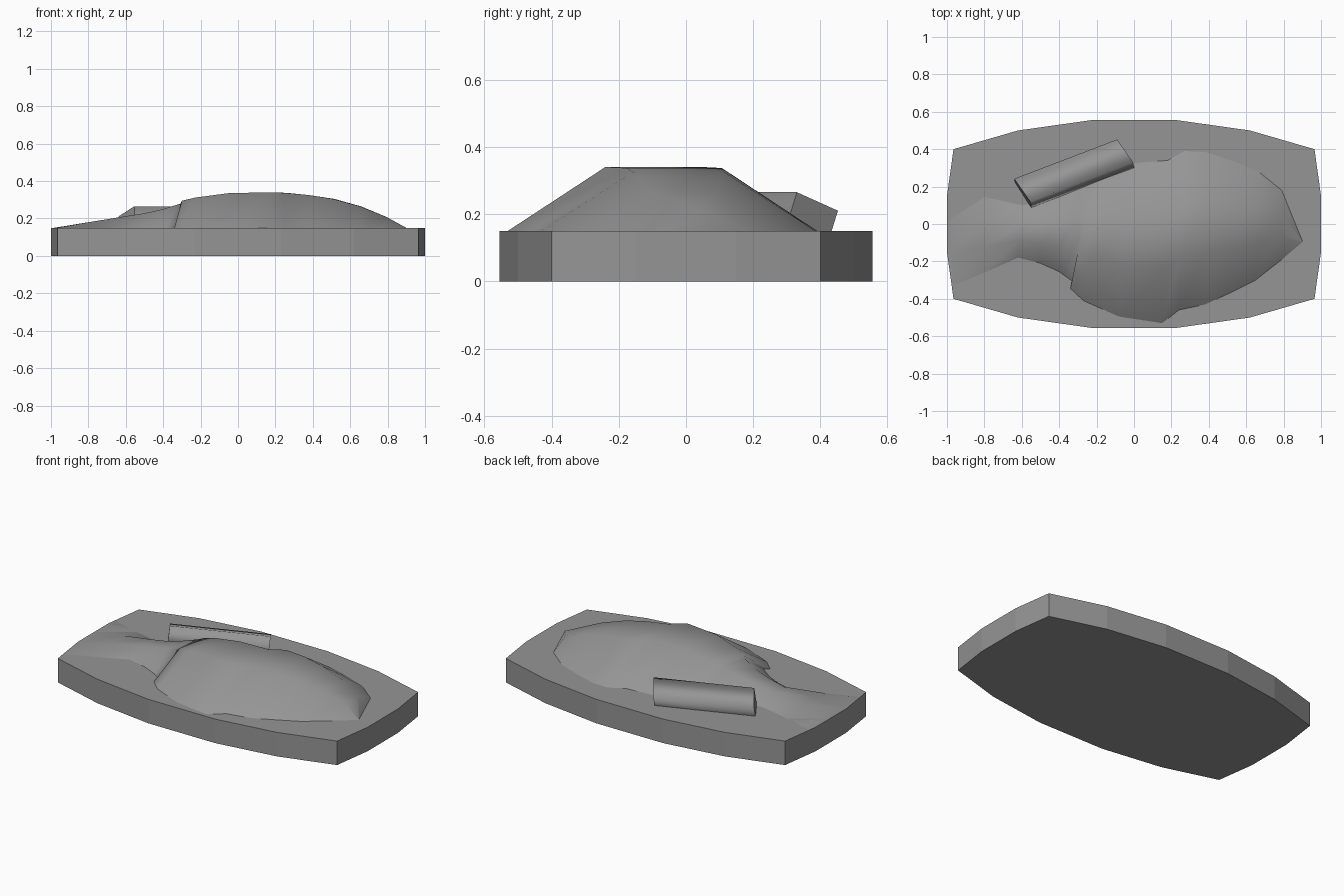
import bpy
from mathutils import Vector

cube = bpy.data.objects.get("Cube")
if cube:
    bpy.data.objects.remove(cube, do_unlink=True)

# One plain grey for the whole carving
grey = bpy.data.materials.new("stone grey")
grey.use_nodes = True
colour = (0.3, 0.3, 0.3, 1)
grey.diffuse_color = colour
bsdf = next(n for n in grey.node_tree.nodes if n.type == "BSDF_PRINCIPLED")
bsdf.inputs["Base Color"].default_value = colour


def make_object(name, verts, faces):
    mesh = bpy.data.meshes.new(name)
    mesh.from_pydata(verts, [], faces)
    mesh.materials.append(grey)
    obj = bpy.data.objects.new(name, mesh)
    bpy.context.collection.objects.link(obj)
    return obj


def prism(name, outline, offset):
    """Extrude a counter-clockwise outline by an offset; caps come last."""
    n = len(outline)
    verts = [Vector(p) for p in outline]
    verts += [p + Vector(offset) for p in verts]
    faces = [(i, (i + 1) % n, n + (i + 1) % n, n + i) for i in range(n)]
    faces += [tuple(reversed(range(n))), tuple(range(n, 2 * n))]
    return make_object(name, verts, faces)


# Board: one quarter outline mirrored around both axes
TOP = 0.15
quarter = [(1.0, 0.15), (0.965, 0.4), (0.62, 0.5), (0.23, 0.555)]
half = quarter + [(-x, y) for x, y in reversed(quarter)]
outline = half + [(-x, -y) for x, y in half]
prism("board", [(x, y, 0) for x, y in outline], (0, 0, TOP))

# Fish body: ribs from belly edge to back edge, (belly x, y, back x, y, height)
ribs = [
    (-0.97, -0.33, -0.99, 0.2, 0.15),
    (-0.8, -0.26, -0.8, 0.145, 0.18),
    (-0.62, -0.18, -0.6, 0.1, 0.21),
    (-0.5, -0.21, -0.5, 0.115, 0.228),
    (-0.4, -0.255, -0.4, 0.16, 0.25),
    (-0.31, -0.32, -0.3, 0.21, 0.28),
    (-0.34, -0.345, -0.22, 0.25, 0.295),
    (-0.27, -0.41, -0.14, 0.285, 0.312),
    (-0.08, -0.495, 0, 0.325, 0.335),
    (0.15, -0.53, 0.18, 0.34, 0.34),
    (0.24, -0.46, 0.27, 0.39, 0.337),
    (0.38, -0.43, 0.38, 0.385, 0.325),
    (0.5, -0.375, 0.52, 0.34, 0.305),
    (0.65, -0.3, 0.66, 0.285, 0.265),
    (0.79, -0.19, 0.79, 0.18, 0.21),
    (0.9, -0.1, 0.9, -0.09, 0.15),
]
verts, faces = [], []
for bx, by, kx, ky, height in ribs:
    belly, back = Vector((bx, by, TOP)), Vector((kx, ky, TOP))
    for step in range(4):
        p = belly.lerp(back, step / 3)
        if step in (1, 2):
            p.z = height
        verts.append(p)
for r in range(len(ribs) - 1):
    for s in range(3):
        a = r * 4 + s
        faces.append((a, a + 4, a + 5, a + 1))
fish = make_object("fish", verts, faces)
for face in fish.data.polygons:
    face.use_smooth = True

# Tilted bar leaning on the back of the fish, sunk into the board
inner = Vector((-0.005, 0.33, 0.265))
outer = Vector((-0.09, 0.452, 0.21))
drop = Vector((0.007, -0.037, -0.12))
bar = prism("leaning_bar", [inner, outer, outer + drop, inner + drop],
            (-0.55, -0.21, 0))
bar.data.flip_normals()
# Orient outward: the first long face should point up
bar.data.update()
if bar.data.polygons[0].normal.z < 0:
    bar.data.flip_normals()
for face in bar.data.polygons[:4]:
    face.use_smooth = True
